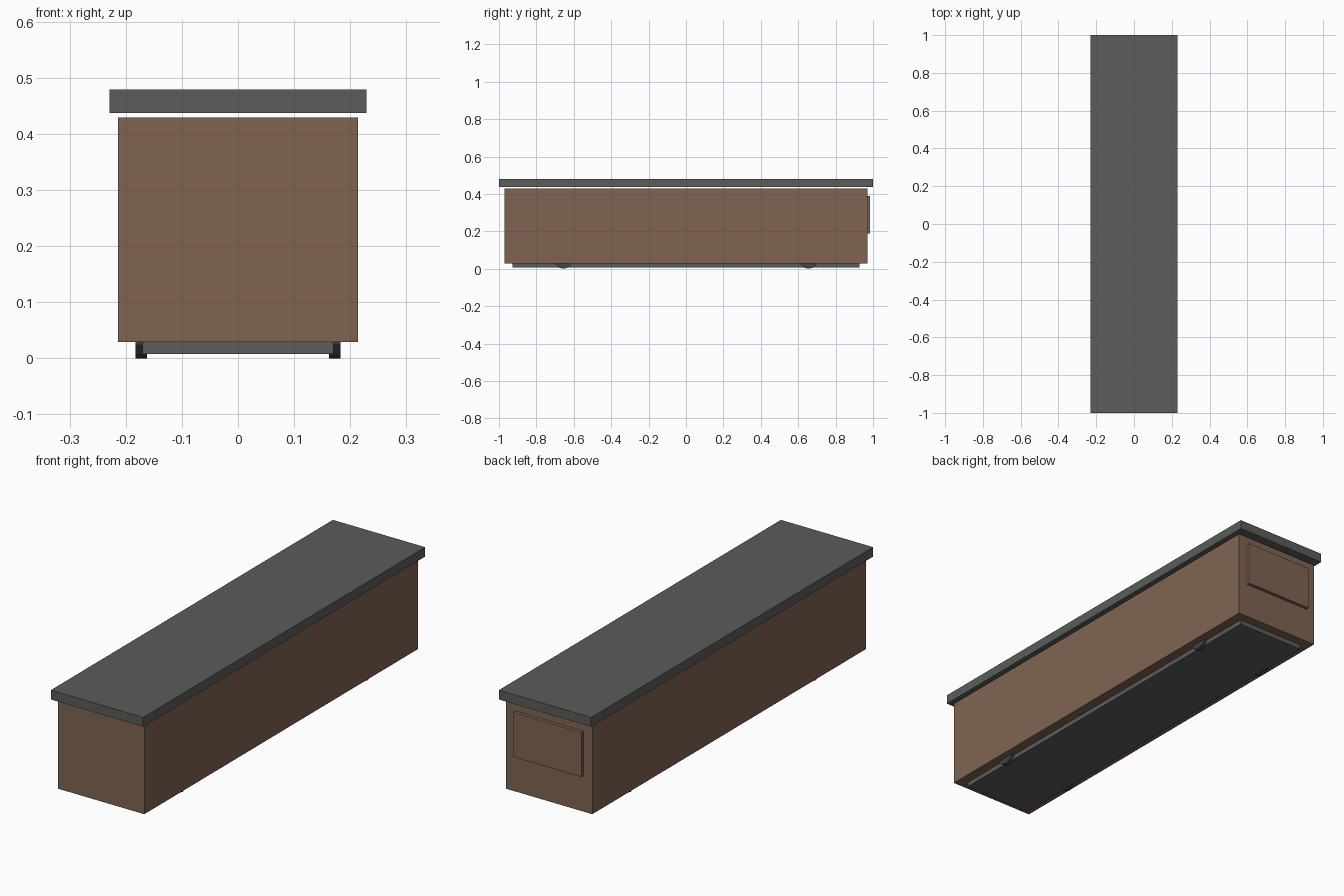
import bpy
import math

if "Cube" in bpy.data.objects:
    bpy.data.objects.remove(bpy.data.objects["Cube"])


def material(name, srgb):
    m = bpy.data.materials.new(name)
    lin = [((c / 255 + 0.055) / 1.055) ** 2.4 for c in srgb]
    m.diffuse_color = (*lin, 1)
    m.use_nodes = True
    m.node_tree.nodes["Principled BSDF"].inputs["Base Color"].default_value = m.diffuse_color
    return m


BROWN = material("brown_panel", (128, 100, 82))
GREY = material("dark_grey", (91, 93, 90))
BLACK = material("wheel_grey", (66, 68, 66))


def box(name, mat, x, y, z):
    """Box spanning the given (min, max) ranges."""
    bpy.ops.mesh.primitive_cube_add(size=1, location=[sum(r) / 2 for r in (x, y, z)])
    ob = bpy.context.object
    ob.name = name
    ob.scale = [r[1] - r[0] for r in (x, y, z)]
    bpy.ops.object.transform_apply(location=False, rotation=False, scale=True)
    ob.data.materials.append(mat)
    return ob


# Main cabinet, floating top, recessed plinth and raised back panel
box("body", BROWN, (-0.214, 0.214), (-0.97, 0.97), (0.029, 0.429))
box("top_slab", GREY, (-0.229, 0.229), (-1, 1), (0.437, 0.479))
box("plinth", GREY, (-0.17, 0.17), (-0.928, 0.928), (0.008, 0.029))
box("back_panel", BROWN, (-0.17, 0.17), (0.97, 0.985), (0.19, 0.39))

# Wheels tucked into the underside
for sx in (-1, 1):
    for sy in (-1, 1):
        bpy.ops.mesh.primitive_cylinder_add(
            vertices=12, radius=0.05, depth=0.021,
            location=(sx * 0.1725, sy * 0.655, 0.05),
            rotation=(0, math.pi / 2, 0))
        wheel = bpy.context.object
        wheel.name = "wheel"
        wheel.data.materials.append(BLACK)
